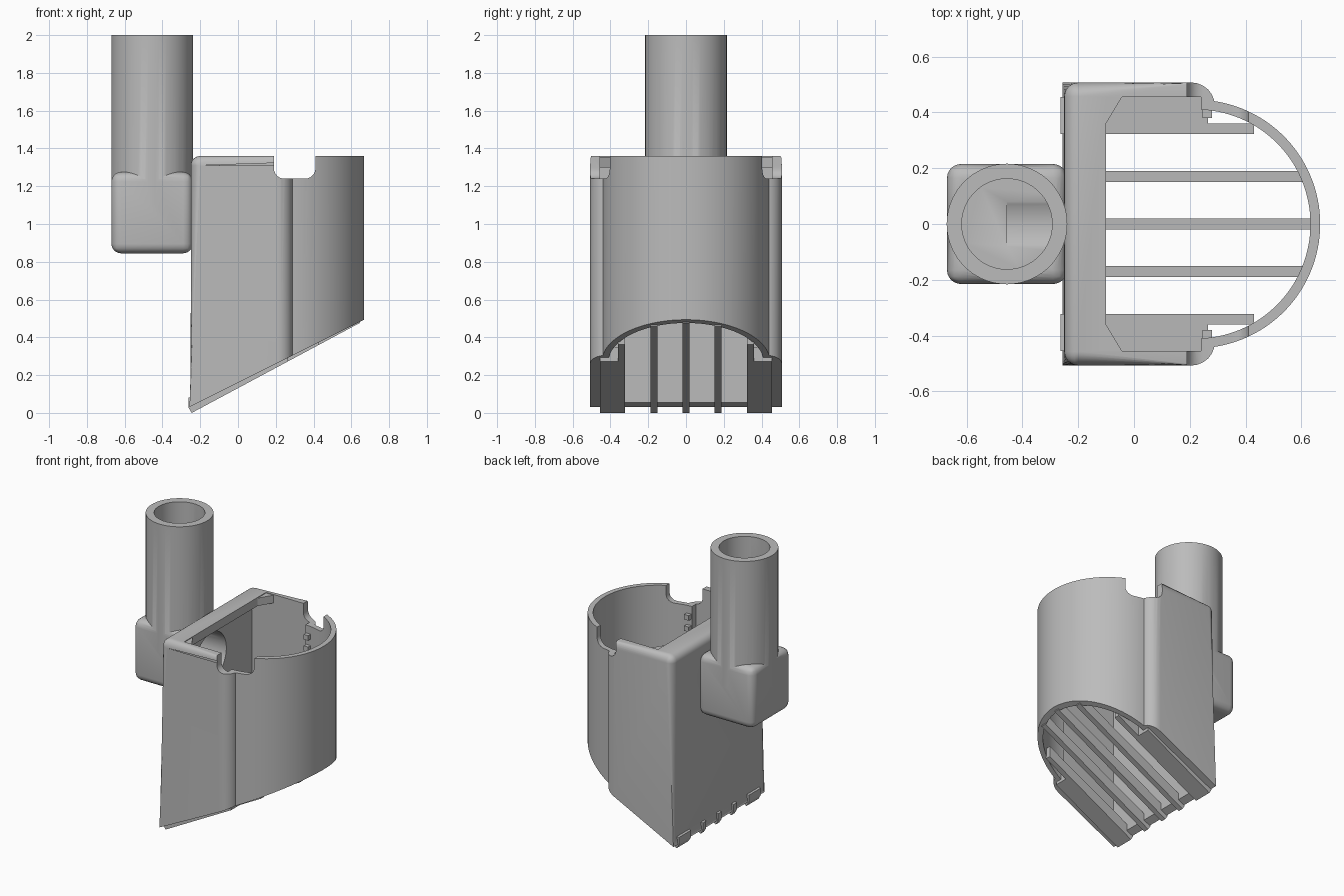
import bpy, bmesh, math
from mathutils import Matrix

if "Cube" in bpy.data.objects:
    bpy.data.objects.remove(bpy.data.objects["Cube"], do_unlink=True)

grey = bpy.data.materials.new("plain grey")
grey.use_nodes = True
COLOUR = (0.5, 0.5, 0.5, 1)
grey.diffuse_color = COLOUR
grey.node_tree.nodes["Principled BSDF"].inputs["Base Color"].default_value = COLOUR

TOP = 1.36


def slope(x):
    """Height of the slanted underside."""
    return 0.05 + 0.5 * (x + 0.22)


def finish(name, bm):
    bmesh.ops.recalc_face_normals(bm, faces=bm.faces)
    mesh = bpy.data.meshes.new(name)
    bm.to_mesh(mesh)
    bm.free()
    mesh.materials.append(grey)
    ob = bpy.data.objects.new(name, mesh)
    bpy.context.collection.objects.link(ob)
    return ob


def prism(plan, low, high):
    """Upright prism; low may be a height or a function of x."""
    bm = bmesh.new()
    f = low if callable(low) else (lambda x: low)
    a = [bm.verts.new((x, y, f(x))) for x, y in plan]
    b = [bm.verts.new((x, y, high)) for x, y in plan]
    n = len(plan)
    bm.faces.new(a)
    bm.faces.new(b)
    for i in range(n):
        j = (i + 1) % n
        bm.faces.new((a[i], a[j], b[j], b[i]))
    return bm


def side_prism(profile, y0, y1):
    """Prism of an x-z profile running along y."""
    bm = prism(profile, y0, y1)
    for v in bm.verts:
        v.co = (v.co.x, v.co.z, v.co.y)
    return bm


def rect(x0, x1, y0, y1):
    return [(x0, y0), (x1, y0), (x1, y1), (x0, y1)]


def half_round(r, back):
    arc = [(0.222 + r * math.cos(t), r * math.sin(t))
           for t in (math.radians(-90 + 180 * i / 64) for i in range(65))]
    return [(back, -r)] + arc + [(back, r)]


def cylinder(r, length, centre, along_x=False):
    bm = bmesh.new()
    bmesh.ops.create_cone(bm, cap_ends=True, segments=72, radius1=r, radius2=r, depth=length)
    if along_x:
        bm.transform(Matrix.Rotation(math.pi / 2, 4, 'Y'))
    bm.transform(Matrix.Translation(centre))
    return bm


def boolean(target, bm, operation):
    tool = finish("helper", bm)
    tool.hide_render = True
    mod = target.modifiers.new("boolean", 'BOOLEAN')
    mod.operation = operation
    mod.solver = 'EXACT'
    mod.object = tool
    bpy.context.view_layer.objects.active = target
    bpy.ops.object.modifier_apply(modifier=mod.name)
    bpy.data.objects.remove(tool, do_unlink=True)


def smooth(ob):
    bpy.ops.object.select_all(action='DESELECT')
    ob.select_set(True)
    bpy.context.view_layer.objects.active = ob
    bpy.ops.object.shade_smooth_by_angle(angle=math.radians(30))


def round_edges(bm, rule, radius):
    edges = [e for e in bm.edges if rule(*[v.co for v in e.verts])]
    bmesh.ops.bevel(bm, geom=edges, offset=radius, segments=6, profile=0.5, affect='EDGES')


# Basket shell: rounded box at the back, half round in front
box = prism(rect(-0.25, 0.29, -0.507, 0.507), slope, TOP)
round_edges(box, lambda a, b: min(a.x, b.x) > 0.28 and abs(a.y - b.y) < 0.01, 0.085)
round_edges(box, lambda a, b: max(a.x, b.x) < -0.249 or
            (min(a.z, b.z) > TOP - 0.001 and abs(a.y - b.y) < 0.001 and abs(a.y) > 0.506), 0.05)
shell = finish("basket_shell", box)
boolean(shell, prism(half_round(0.445, 0.1), slope, TOP), 'UNION')

# Hollow inside, leaving a lip along the top of the back wall
boolean(shell, prism(rect(-0.21, 0.24, -0.455, 0.455), -0.5, TOP - 0.06), 'DIFFERENCE')
boolean(shell, prism(rect(-0.1, 0.24, -0.455, 0.455), -0.6, 1.6), 'DIFFERENCE')
boolean(shell, prism(half_round(0.41, 0.15), -0.7, 1.7), 'DIFFERENCE')

# Rounded notches in both side walls
notch = side_prism([(0.19, 1.24), (0.41, 1.24), (0.41, 1.5), (0.19, 1.5)], -0.8, 0.8)
round_edges(notch, lambda a, b: max(a.z, b.z) < 1.25 and abs(a.x - b.x) < 0.01, 0.055)
boolean(shell, notch, 'DIFFERENCE')

# Inlet hole through the back wall
boolean(shell, cylinder(0.17, 0.3, (-0.25, 0, 1.05), True), 'DIFFERENCE')
smooth(shell)

# Inlet block with an upright pipe, bored through
block = prism(rect(-0.67, -0.24, -0.215, 0.215), 0.845, 1.275)
round_edges(block, lambda a, b: True, 0.05)
inlet = finish("inlet_pipe", block)
boolean(inlet, cylinder(0.216, 0.9, (-0.455, 0, 1.55)), 'UNION')
boolean(inlet, cylinder(0.162, 1.2, (-0.455, 0, 1.5)), 'DIFFERENCE')
boolean(inlet, cylinder(0.17, 0.4, (-0.255, 0, 1.05), True), 'DIFFERENCE')
smooth(inlet)


# Slanted grate bars under the basket
def bar(name, y0, y1, end):
    rise = 0.535 * (end + 0.245)
    profile = [(-0.245, 0), (end, rise), (end, rise + 0.075), (-0.235, 0.09),
               (-0.263, 0.08), (-0.263, 0.03)]
    return finish(name, side_prism(profile, y0, y1))


for i, y in enumerate((-0.17, 0, 0.17)):
    bar(f"grate_bar_{i + 1}", y - 0.019, y + 0.019, 0.22 + math.sqrt(0.425 ** 2 - y * y))

for side, s in (("left", 1), ("right", -1)):
    def span(a, b):
        return sorted((a * s, b * s))

    # Wide rails at the edges of the grate
    bar(f"inner_rail_{side}", *span(0.322, 0.36), 0.43)
    bar(f"outer_rail_{side}", *span(0.36, 0.455), 0.265)
    # Corner braces under the lip
    finish(f"corner_brace_{side}",
           prism([(-0.1, 0.36 * s), (-0.1, 0.46 * s), (-0.04, 0.46 * s)], TOP - 0.06, TOP - 0.005))
    # Small clips on the inner wall
    for k, z in enumerate((1.07, 1.15)):
        finish(f"clip_{side}_{k + 1}", prism(rect(0.245, 0.28, *span(0.38, 0.42)), z, z + 0.035))
